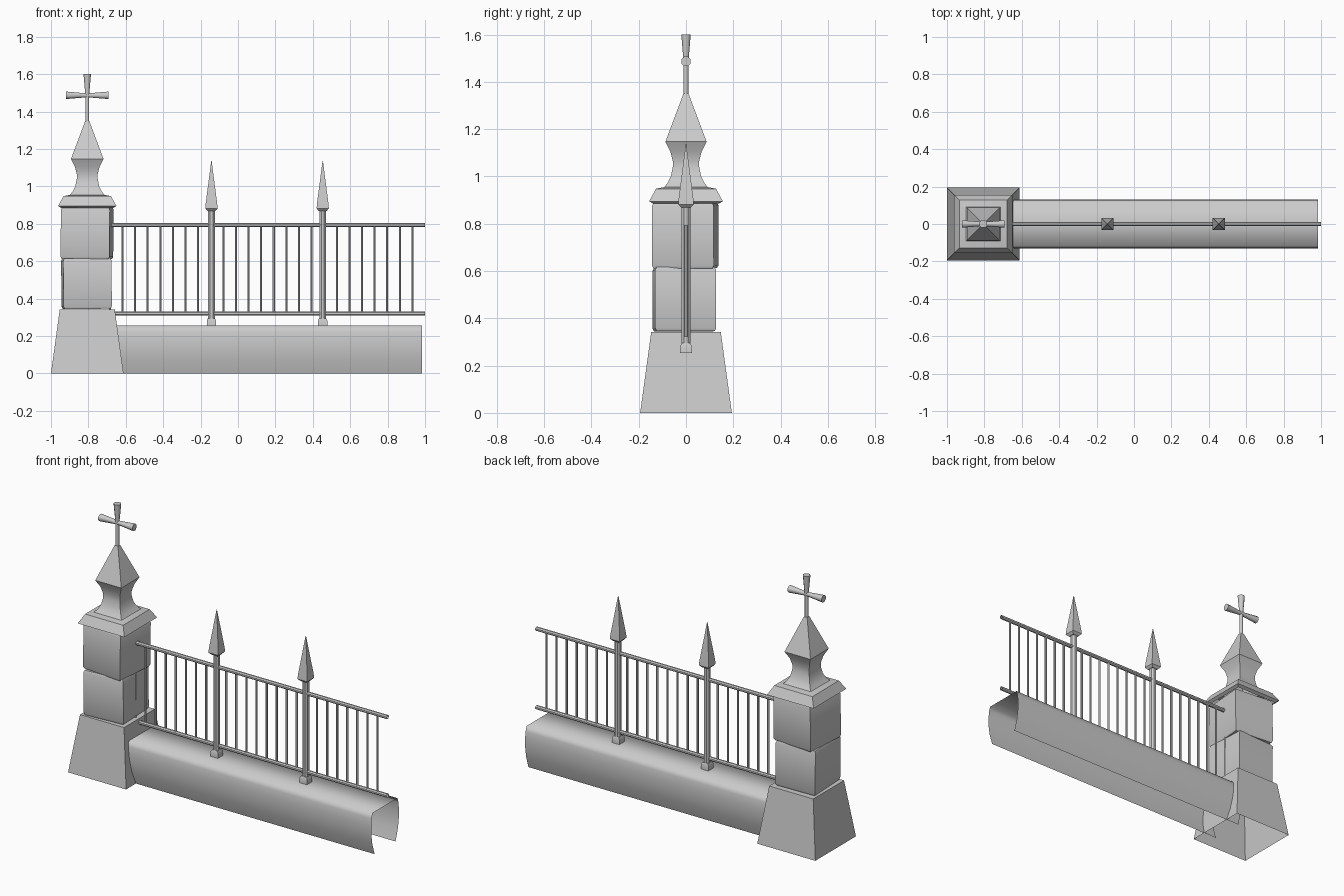
import bpy, bmesh, math
from mathutils import Matrix, Vector

if "Cube" in bpy.data.objects:
    bpy.data.objects.remove(bpy.data.objects["Cube"])

PX = -0.806  # pillar centre


def finish(name, bm, angle=35, recalc=True):
    if recalc:
        bmesh.ops.recalc_face_normals(bm, faces=bm.faces)
    me = bpy.data.meshes.new(name)
    bm.to_mesh(me)
    bm.free()
    ob = bpy.data.objects.new(name, me)
    bpy.context.collection.objects.link(ob)
    bpy.ops.object.select_all(action='DESELECT')
    ob.select_set(True)
    bpy.context.view_layer.objects.active = ob
    bpy.ops.object.shade_smooth_by_angle(angle=math.radians(angle))
    return ob


def loft(bm, profile, sides, matrix, bottom=True, top=True):
    """Stack regular rings; profile holds (half width across flats, z)."""
    rings = []
    for half, z in profile:
        r = half / math.cos(math.pi / sides)
        rings.append([bm.verts.new(matrix @ Vector((
            r * math.cos(2 * math.pi * (i + 0.5) / sides),
            r * math.sin(2 * math.pi * (i + 0.5) / sides), z))) for i in range(sides)])
    for a, b in zip(rings, rings[1:]):
        for i in range(sides):
            j = (i + 1) % sides
            bm.faces.new((a[i], a[j], b[j], b[i]))
    if bottom:
        bm.faces.new(rings[0][::-1])
    if top:
        bm.faces.new(rings[-1])


def part(name, profile, sides, matrix, **kw):
    bm = bmesh.new()
    loft(bm, profile, sides, matrix, **kw)
    return finish(name, bm)


def at(x, y=0, z=0):
    return Matrix.Translation((x, y, z))


# Pillar: tapered hollow foot and two slightly crooked stone blocks
part("pillar_foot", [(0.194, 0), (0.147, 0.343)], 4, at(PX), bottom=False)
blocks = [("lower_block", 0.129, 0.48, 0.135, 2.5, -0.7, (-0.81, -0.007)),
          ("upper_block", 0.131, 0.75, 0.138, -4.5, 0.5, (-0.807, -0.003))]
for name, half, zc, hz, turn, tilt, (x, y) in blocks:
    m = (at(x, y, zc) @ Matrix.Rotation(math.radians(turn), 4, 'Z')
         @ Matrix.Rotation(math.radians(tilt), 4, 'Y'))
    part(name, [(half - 0.006, -hz), (half, -hz + 0.012), (half, hz - 0.012),
                (half - 0.006, hz)], 4, m)

# Pillar cap with concave neck and pyramid
part("pillar_cap", [(0.138, 0.885), (0.156, 0.895), (0.127, 0.948), (0.092, 0.955),
                    (0.078, 0.972), (0.064, 1.0), (0.056, 1.04), (0.056, 1.065),
                    (0.066, 1.105), (0.087, 1.147), (0.011, 1.35)], 4, at(PX), bottom=False)

# Finial cross with flared arms
bm = bmesh.new()
hub = at(PX, 0, 1.487)
loft(bm, [(0.01, 1.34), (0.01, 1.487)], 8, at(PX))
for a in (0, 90, -90):
    loft(bm, [(0.011, 0), (0.012, 0.02), (0.02, 0.114)], 8,
         hub @ Matrix.Rotation(math.radians(a), 4, 'Y'))
finish("finial_cross", bm, 50)

# Low wall: open shell with flat top and bulging sides
half_profile = [(0.1, 0), (0.122, 0.07), (0.131, 0.13), (0.132, 0.18), (0.128, 0.225), (0.118, 0.255)]
section = [(-y, z) for y, z in half_profile] + half_profile[::-1]
bm = bmesh.new()
ends = [[bm.verts.new((x, y, z)) for y, z in section] for x in (-0.7, 0.983)]
for i in range(len(section) - 1):
    bm.faces.new((ends[0][i], ends[1][i], ends[1][i + 1], ends[0][i + 1]))
finish("low_wall", bm, 90, recalc=False)

# Rails
for name, z in (("bottom_rail", 0.32), ("top_rail", 0.794)):
    part(name, [(0.011, -0.70), (0.011, 1.0)], 8,
         at(0, 0, z) @ Matrix.Rotation(math.radians(90), 4, 'Y'), bottom=False, top=False)

# Thin upright bars
bm = bmesh.new()
for i in range(25):
    loft(bm, [(0.0055, 0.32), (0.0055, 0.794)], 6, at(-0.685 + i * 0.0674),
         bottom=False, top=False)
finish("fence_bars", bm)

# Spear posts: square foot, round shaft, four-sided point
for i, x in enumerate((-0.142, 0.453)):
    part(f"post_foot_{i}", [(0.025, 0.253), (0.025, 0.282), (0.019, 0.295)], 4, at(x))
    part(f"post_shaft_{i}", [(0.018, 0.28), (0.018, 0.875)], 8, at(x))
    part(f"spear_point_{i}", [(0.02, 0.868), (0.033, 0.882), (0.0305, 0.91),
                              (0.001, 1.137)], 4, at(x))
